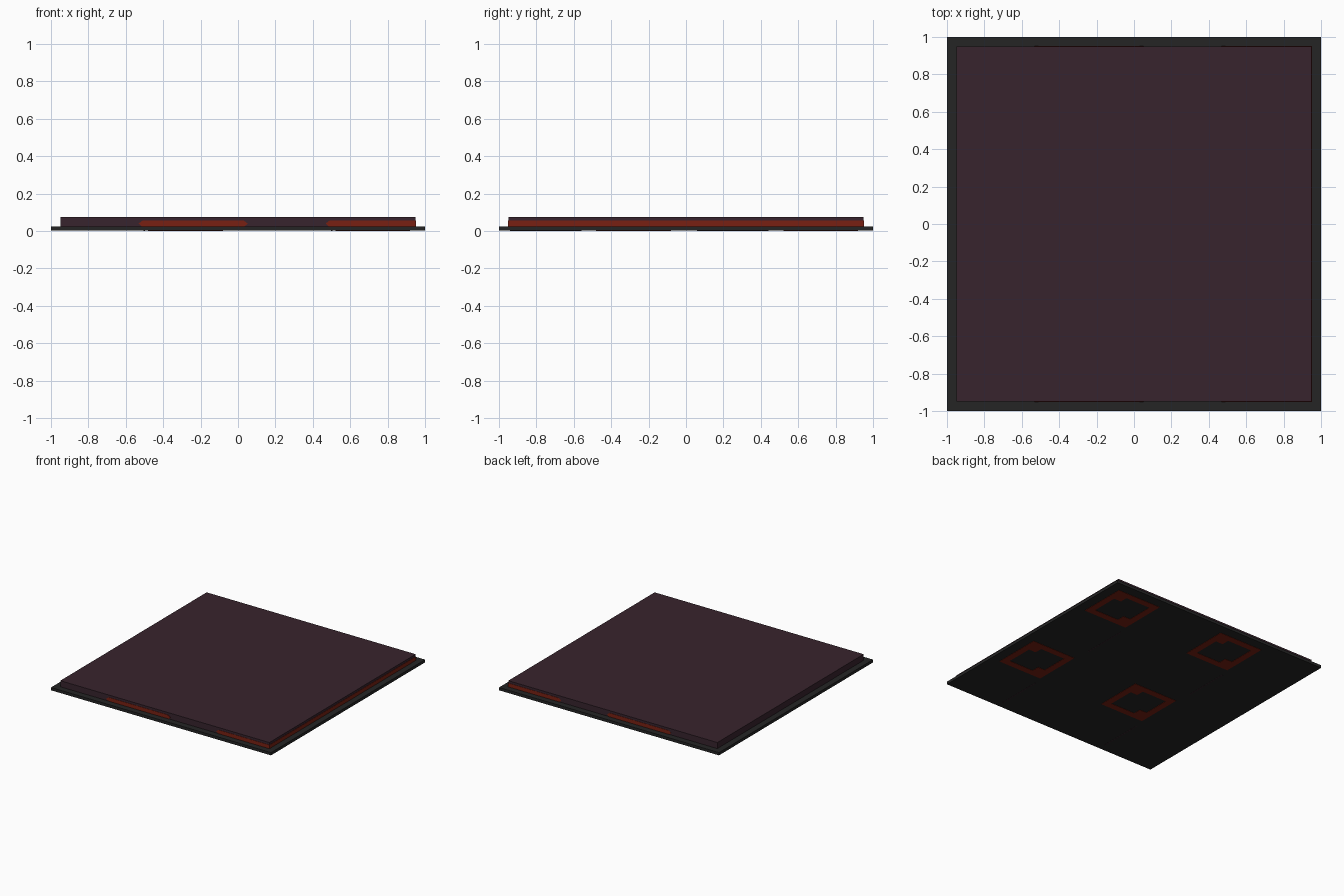
import bpy
import bmesh

if "Cube" in bpy.data.objects:
    bpy.data.objects.remove(bpy.data.objects["Cube"])


def material(name, rgb):
    m = bpy.data.materials.new(name)
    m.diffuse_color = (*rgb, 1.0)
    m.use_nodes = True
    m.node_tree.nodes["Principled BSDF"].inputs["Base Color"].default_value = m.diffuse_color
    return m


CHARCOAL = material("charcoal", (0.018, 0.018, 0.018))
PLUM = material("dark plum", (0.039, 0.017, 0.026))
RUST = material("rust red", (0.19, 0.0144, 0.006))


def finish(name, bm, mat):
    bmesh.ops.recalc_face_normals(bm, faces=bm.faces[:])
    mesh = bpy.data.meshes.new(name)
    bm.to_mesh(mesh)
    bm.free()
    mesh.materials.append(mat)
    ob = bpy.data.objects.new(name, mesh)
    bpy.context.collection.objects.link(ob)
    return ob


def add_box(bm, x0, x1, y0, y1, z0, z1):
    vs = bmesh.ops.create_cube(bm, size=1.0)["verts"]
    for v in vs:
        v.co.x = x1 if v.co.x > 0 else x0
        v.co.y = y1 if v.co.y > 0 else y0
        v.co.z = z1 if v.co.z > 0 else z0


def boxes(name, mat, *dims):
    bm = bmesh.new()
    for d in dims:
        add_box(bm, *d)
    return finish(name, bm, mat)


def bar(name, profile, half_len, mat):
    """Extrude an x/z profile along y."""
    bm = bmesh.new()
    face = bm.faces.new([bm.verts.new((x, -half_len, z)) for x, z in profile])
    ext = bmesh.ops.extrude_face_region(bm, geom=[face])["geom"]
    for g in ext:
        if isinstance(g, bmesh.types.BMVert):
            g.co.y = half_len
    return finish(name, bm, mat)


# Base plate and raised top slab
boxes("base_plate", CHARCOAL, (-1, 1, -1, 1, 0.002, 0.025))
boxes("top_slab", PLUM, (-0.95, 0.95, -0.95, 0.95, 0.025, 0.075))

# Red bars running front to back, showing at the slab's sides
E = 0.952
bar("middle_bar", [(-0.515, 0.025), (0.035, 0.025), (0.052, 0.04),
                   (0.03, 0.056), (-0.51, 0.056), (-0.532, 0.04)], E, RUST)
bar("side_bar", [(0.485, 0.025), (E, 0.025), (E, 0.056),
                 (0.49, 0.056), (0.468, 0.04)], E, RUST)

# Notched square rings and thin slots on the underside
H, I, N = 0.2, 0.145, 0.065
for cx in (-0.28, 0.72):
    for cy in (-0.28, 0.72):
        parts = [(-H, H, I, H), (-H, H, -H, -I), (-H, -I, -I, I), (I, H, -I, I),
                 (I - N, I, I - N, I), (-I, N - I, -I, N - I)]
        boxes("underside_ring", RUST,
              *[(cx + a, cx + b, cy + c, cy + d, 0, 0.004) for a, b, c, d in parts])
for x in (-0.5, 0.5):
    for y in (-0.75, 0.25):
        boxes("underside_slot", PLUM, (x - 0.004, x + 0.004, y - 0.19, y + 0.19, 0.001, 0.004))
